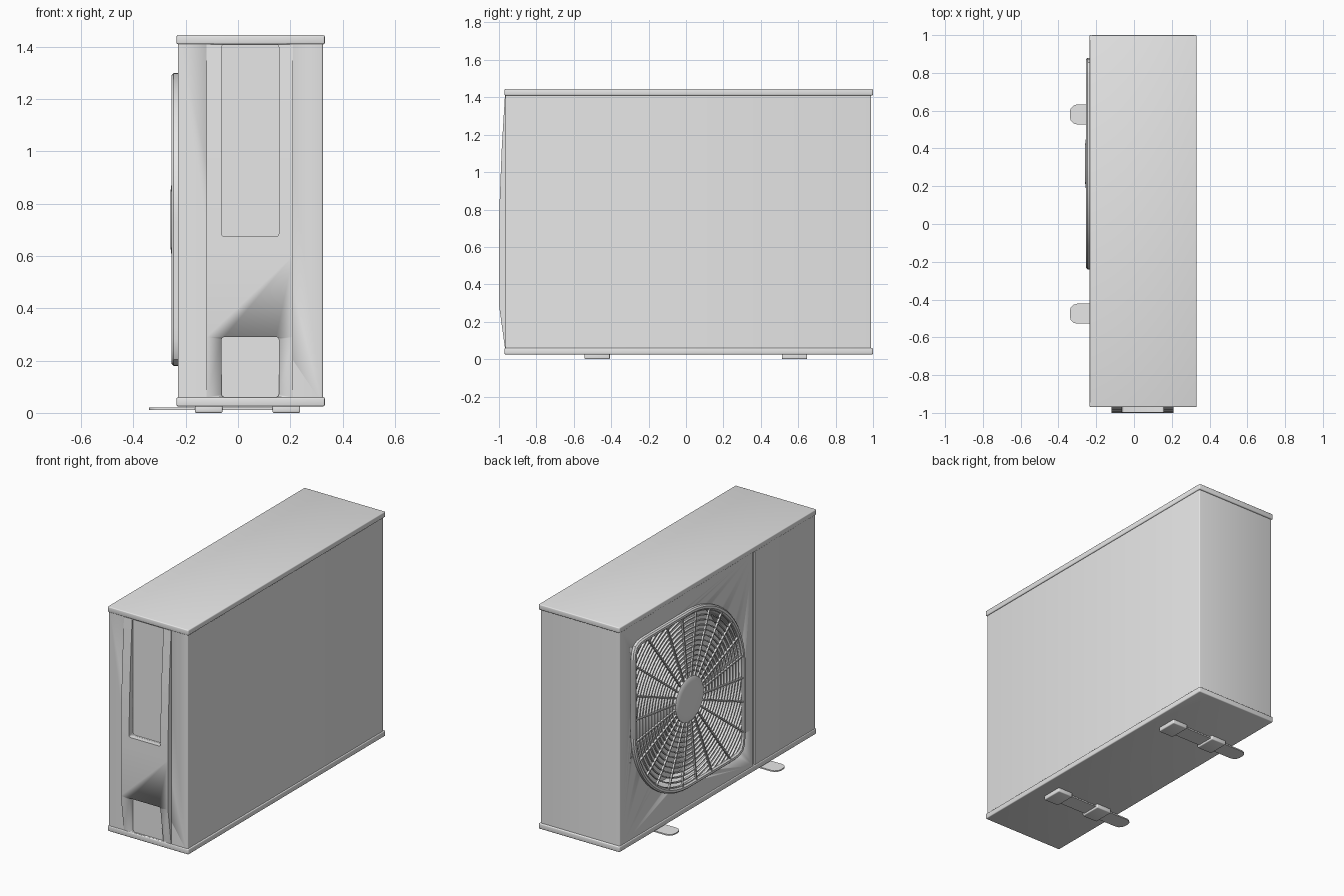
import bpy, bmesh, math
from mathutils import Matrix

if "Cube" in bpy.data.objects:
    bpy.data.objects.remove(bpy.data.objects["Cube"], do_unlink=True)

grey = bpy.data.materials.new("painted grey")
grey.use_nodes = True
grey.diffuse_color = (0.8, 0.8, 0.8, 1)
grey.node_tree.nodes["Principled BSDF"].inputs["Base Color"].default_value = (0.8, 0.8, 0.8, 1)

FAN_Y, FAN_Z, HALF = 0.32, 0.74, 0.56
STEPS = 128


def finish(name, bm):
    bmesh.ops.recalc_face_normals(bm, faces=bm.faces)
    mesh = bpy.data.meshes.new(name)
    bm.to_mesh(mesh)
    bm.free()
    mesh.materials.append(grey)
    obj = bpy.data.objects.new(name, mesh)
    bpy.context.collection.objects.link(obj)
    bpy.ops.object.select_all(action="DESELECT")
    obj.select_set(True)
    bpy.context.view_layer.objects.active = obj
    bpy.ops.object.shade_smooth_by_angle(angle=math.radians(35))
    return obj


def add_box(bm, x, y, z):
    """Box from three (low, high) ranges; returns its vertices."""
    verts = bmesh.ops.create_cube(bm, size=1)["verts"]
    for v in verts:
        for i, (lo, hi) in enumerate((x, y, z)):
            v.co[i] = lo if v.co[i] < 0 else hi
    return verts


def box(name, x, y, z, bevel=0, axis=None):
    """Box whose edges (all, or only those along one axis) are rounded."""
    bm = bmesh.new()
    add_box(bm, x, y, z)
    if bevel:
        edges = [e for e in bm.edges if axis is None
                 or abs((e.verts[0].co - e.verts[1].co)[axis]) > 1e-4]
        bmesh.ops.bevel(bm, geom=edges, offset=bevel, segments=3,
                        profile=0.5, affect="EDGES")
    return finish(name, bm)


def prism(name, points, place, offset):
    """Extrude a closed outline along an offset."""
    bm = bmesh.new()
    face = bm.faces.new([bm.verts.new(place(*p)) for p in points])
    new = bmesh.ops.extrude_face_region(bm, geom=[face])["geom"]
    bmesh.ops.translate(bm, vec=offset,
                        verts=[v for v in new if isinstance(v, bmesh.types.BMVert)])
    return finish(name, bm)


def cut(target, cutter):
    cutter.hide_render = True
    mod = target.modifiers.new("cut", "BOOLEAN")
    mod.operation, mod.solver, mod.object = "DIFFERENCE", "EXACT", cutter
    bpy.context.view_layer.objects.active = target
    bpy.ops.object.modifier_apply(modifier=mod.name)


def outline(a, h):
    """Fan opening: two round corners and two nearly square ones."""
    c, s = math.cos(a), math.sin(a)
    p = 16 if c * s > 0 else 2
    return h / (abs(c) ** p + abs(s) ** p) ** (1 / p)


def fan_point(a, r, x):
    return (x, FAN_Y + r * math.cos(a), FAN_Z + r * math.sin(a))


def circle(a, r):
    return r


def sweep(bm, section, shape=circle):
    """Sweep a closed (radius, x) section round the fan, clipped by the frame."""
    limit = HALF - 0.015
    angles = [2 * math.pi * i / STEPS for i in range(STEPS)]
    loops = [[bm.verts.new(fan_point(a, shape(a, r), x)) for r, x in section] for a in angles]
    n = len(section)
    for i, a in enumerate(angles):
        b = angles[(i + 1) % STEPS]
        if shape is circle and any(section[0][0] > outline(t, limit) for t in (a, b)):
            continue
        p, q = loops[i], loops[(i + 1) % STEPS]
        for k in range(n):
            m = (k + 1) % n
            bm.faces.new((p[k], p[m], q[m], q[k]))
    bmesh.ops.delete(bm, geom=[v for v in bm.verts if not v.link_faces], context="VERTS")


# Cabinet, lid and base tray
cabinet = box("cabinet", (-0.23, 0.325), (-0.966, 0.99), (0.04, 1.43), 0.006, 2)
box("lid", (-0.235, 0.332), (-0.97, 1.0), (1.41, 1.445), 0.006)
box("base_tray", (-0.235, 0.332), (-0.97, 1.0), (0.025, 0.06), 0.006)

# Bulging service cover on the narrow end
side = [(-0.95, 1.41), (-0.968, 1.41), (-0.985, 1.13), (-0.996, 0.85),
        (-1.0, 0.6), (-1.0, 0.29), (-0.968, 0.06), (-0.95, 0.06)]
cover = prism("service_cover", side, lambda y, z: (-0.12, y, z), (0.33, 0, 0))

# Cut the cover recesses, the fan opening and the panel seam
cutters = [box("upper_recess_cutter", (-0.063, 0.156), (-1.1, -0.957), (0.675, 1.409), 0.01, 1),
           box("lower_recess_cutter", (-0.063, 0.156), (-1.1, -0.957), (0.061, 0.29), 0.01, 1)]
for c in cutters:
    cut(cover, c)
    cut(cabinet, c)
ring = [2 * math.pi * i / STEPS for i in range(STEPS)]
cutters.append(prism("fan_opening_cutter", [(a, outline(a, HALF - 0.025)) for a in ring],
                     lambda a, r: fan_point(a, r, -0.3), (0.2, 0, 0)))
cutters.append(box("seam_cutter", (-0.3, -0.22), (-0.36, -0.342), (0.061, 1.409)))
for c in cutters[2:]:
    cut(cabinet, c)
for c in cutters:
    bpy.data.objects.remove(c, do_unlink=True)

# Raised frame round the fan opening
bm = bmesh.new()
sweep(bm, [(HALF - 0.03, -0.225), (HALF - 0.03, -0.245), (HALF - 0.022, -0.254),
           (HALF - 0.008, -0.254), (HALF, -0.246), (HALF, -0.225)], outline)
finish("grille_frame", bm)

# Concentric grille rings, running on as arcs into the square corners
bm = bmesh.new()
for i in range(19):
    r = 0.165 + 0.03 * i
    sweep(bm, [(r, -0.231), (r, -0.245), (r + 0.007, -0.245), (r + 0.007, -0.231)])
finish("grille_rings", bm)

# Radial grille spokes
bm = bmesh.new()
SPOKES = 24
for i in range(SPOKES):
    a = 2 * math.pi * (i + 0.5) / SPOKES
    verts = add_box(bm, (-0.251, -0.238), (0.1, outline(a, HALF - 0.02)), (-0.004, 0.004))
    bmesh.ops.transform(bm, verts=verts, matrix=Matrix.Translation((0, FAN_Y, FAN_Z))
                        @ Matrix.Rotation(a, 4, "X"))
finish("grille_spokes", bm)

# Central hub disc with a softened rim
bm = bmesh.new()
hub = [[bm.verts.new(fan_point(a, r, x)) for a in ring[::2]]
       for r, x in ((0.14, -0.232), (0.14, -0.25), (0.132, -0.255), (0.1, -0.259))]
for p, q in zip(hub, hub[1:]):
    for k in range(len(p)):
        bm.faces.new((p[k - 1], p[k], q[k], q[k - 1]))
bm.faces.new(hub[0])
bm.faces.new(hub[-1])
finish("grille_hub", bm)

# Mounting feet: a strip with a rounded tab and two pads each
for name, y in (("front", -0.475), ("rear", 0.58)):
    box(name + "_foot_strip", (-0.34, 0.22), (y - 0.053, y + 0.053), (0.012, 0.02), 0.04, 2)
    for side_name, x in (("left", 0.185), ("right", -0.112)):
        box(f"{name}_{side_name}_foot_pad", (x - 0.053, x + 0.053),
            (y - 0.068, y + 0.068), (0.0, 0.03), 0.006)
